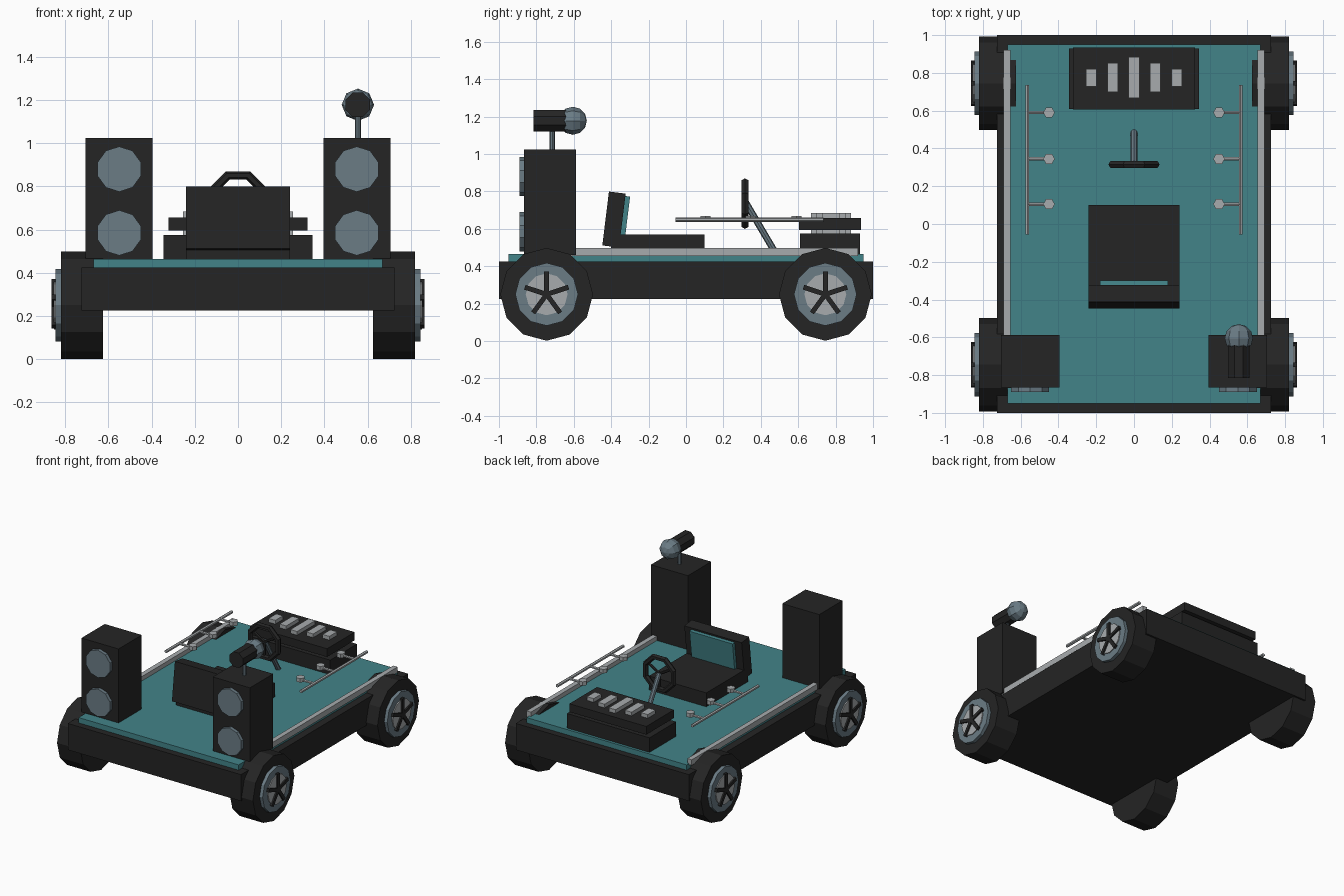
import bpy, math
from mathutils import Vector, Matrix

if "Cube" in bpy.data.objects:
    bpy.data.objects.remove(bpy.data.objects["Cube"])


def material(name, rgb):
    m = bpy.data.materials.new(name)
    m.diffuse_color = (*rgb, 1)
    m.use_nodes = True
    m.node_tree.nodes["Principled BSDF"].inputs["Base Color"].default_value = m.diffuse_color
    return m


BLACK = material("matte_black", (0.018, 0.018, 0.018))
TEAL = material("teal", (0.055, 0.23, 0.25))
STEEL = material("blue_steel", (0.145, 0.2, 0.235))
GREY = material("light_grey", (0.39, 0.41, 0.42))


def finish(name, mat):
    ob = bpy.context.object
    ob.name = name
    ob.data.materials.append(mat)
    return ob


def box(name, mat, x, y, z, tilt=0):
    """Box from (min, max) ranges, optionally tilted about x."""
    mid = [(a + b) / 2 for a, b in (x, y, z)]
    bpy.ops.mesh.primitive_cube_add(size=1, location=mid, rotation=(tilt, 0, 0))
    ob = finish(name, mat)
    ob.scale = [b - a for a, b in (x, y, z)]
    return ob


def rod(name, mat, a, b, r, sides=12, spin=0.0):
    """Cylinder between two points, spun about its own axis."""
    a, b = Vector(a), Vector(b)
    d = b - a
    bpy.ops.mesh.primitive_cylinder_add(vertices=sides, radius=r, depth=d.length)
    ob = finish(name, mat)
    rot = d.to_track_quat('Z', 'Y').to_matrix().to_4x4()
    ob.matrix_world = Matrix.Translation((a + b) / 2) @ rot @ Matrix.Rotation(spin, 4, 'Z')
    return ob


# chassis and deck
box("chassis", BLACK, (-0.725, 0.725), (-1, 1), (0.225, 0.425))
box("deck", TEAL, (-0.67, 0.67), (-0.95, 0.95), (0.42, 0.465))

for s, side in ((-1, "left"), (1, "right")):
    # wheels with rim, hub plate and five spokes
    for y, end in ((-0.745, "front"), (0.745, "rear")):
        tag = f"{end}_{side}"
        rod(f"tyre_{tag}", BLACK, (s * 0.625, y, 0.25), (s * 0.82, y, 0.25), 0.248)
        rod(f"rim_{tag}", STEEL, (s * 0.8, y, 0.25), (s * 0.845, y, 0.25), 0.168)
        rod(f"hub_{tag}", GREY, (s * 0.8, y, 0.25), (s * 0.852, y, 0.25), 0.112)
        for i in range(5):
            t = i * math.tau / 5
            c = Vector((s * 0.854, y + 0.06 * math.sin(t), 0.25 + 0.06 * math.cos(t)))
            bpy.ops.mesh.primitive_cube_add(size=1, location=c, rotation=(-t, 0, 0))
            finish(f"spoke_{tag}_{i}", BLACK).scale = (0.018, 0.026, 0.125)

    # deck side rail
    box(f"side_rail_{side}", GREY, sorted((s * 0.655, s * 0.692)), (-0.75, 0.92), (0.455, 0.498))

    # speaker cabinet with two cones
    box(f"speaker_{side}", BLACK, sorted((s * 0.395, s * 0.705)), (-0.865, -0.587), (0.46, 1.025))
    for z in (0.585, 0.88):
        rod(f"speaker_cone_{side}", STEEL, (s * 0.55, -0.86, z), (s * 0.55, -0.89, z), 0.105, 10,
            math.pi / 10 * 0)

    # floating pipe with three keyed stubs
    rod(f"pipe_{side}", GREY, (s * 0.565, -0.055, 0.65), (s * 0.565, 0.735, 0.65), 0.012, 6)
    for y in (0.105, 0.345, 0.59):
        rod(f"pipe_stub_{side}", GREY, (s * 0.565, y, 0.65), (s * 0.45, y, 0.65), 0.01, 6)
        rod(f"pipe_knob_{side}", GREY, (s * 0.45, y, 0.64), (s * 0.45, y, 0.67), 0.031, 6, math.pi / 6)

# seat
box("seat_base", BLACK, (-0.24, 0.24), (-0.4, 0.1), (0.462, 0.57))
tilt = math.radians(-7)
box("seat_back", BLACK, (-0.24, 0.24), (-0.43, -0.34), (0.505, 0.795), tilt)
box("seat_cushion", TEAL, (-0.18, 0.18), (-0.345, -0.312), (0.56, 0.775), tilt)

# steering wheel and column
bpy.ops.mesh.primitive_torus_add(major_segments=8, minor_segments=6, major_radius=0.125,
                                 minor_radius=0.021, location=(0, 0.315, 0.735))
wheel = finish("steering_wheel", BLACK)
wheel.rotation_euler = (math.pi / 2, math.pi / 8, 0)
rod("steering_column", STEEL, (0, 0.32, 0.74), (0, 0.485, 0.46), 0.018, 8)

# stacked keyboards, each with five keys
for name, hx, y, z, top in (("lower", 0.345, (0.61, 0.93), (0.46, 0.575), 0.6),
                            ("upper", 0.322, (0.605, 0.935), (0.595, 0.657), 0.685)):
    box(f"keyboard_{name}", BLACK, (-hx, hx), y, z)
    for i in range(-2, 3):
        half = 0.108 - 0.031 * abs(i)
        box(f"key_{name}", GREY, (i * 0.113 - 0.028, i * 0.113 + 0.028),
            (0.775 - half, 0.775 + half), (z[1] - 0.01, top))

# microphone on the right speaker
rod("microphone_post", STEEL, (0.555, -0.715, 1.02), (0.555, -0.715, 1.15), 0.0135, 8)
rod("microphone_handle", BLACK, (0.555, -0.815, 1.178), (0.555, -0.6, 1.178), 0.061, 8, math.pi / 8)
bpy.ops.mesh.primitive_uv_sphere_add(segments=8, ring_count=6, radius=0.075,
                                     location=(0.555, -0.605, 1.178))
finish("microphone_head", STEEL).rotation_euler = (math.pi / 2, 0, 0)

# the steering wheel spokes
for i in range(3):
    t = i * math.tau / 3 - math.pi / 2
    rod("steering_spoke", BLACK, (0, 0.315, 0.735),
        (0.12 * math.cos(t), 0.315, 0.735 + 0.12 * math.sin(t)), 0.01, 6)
